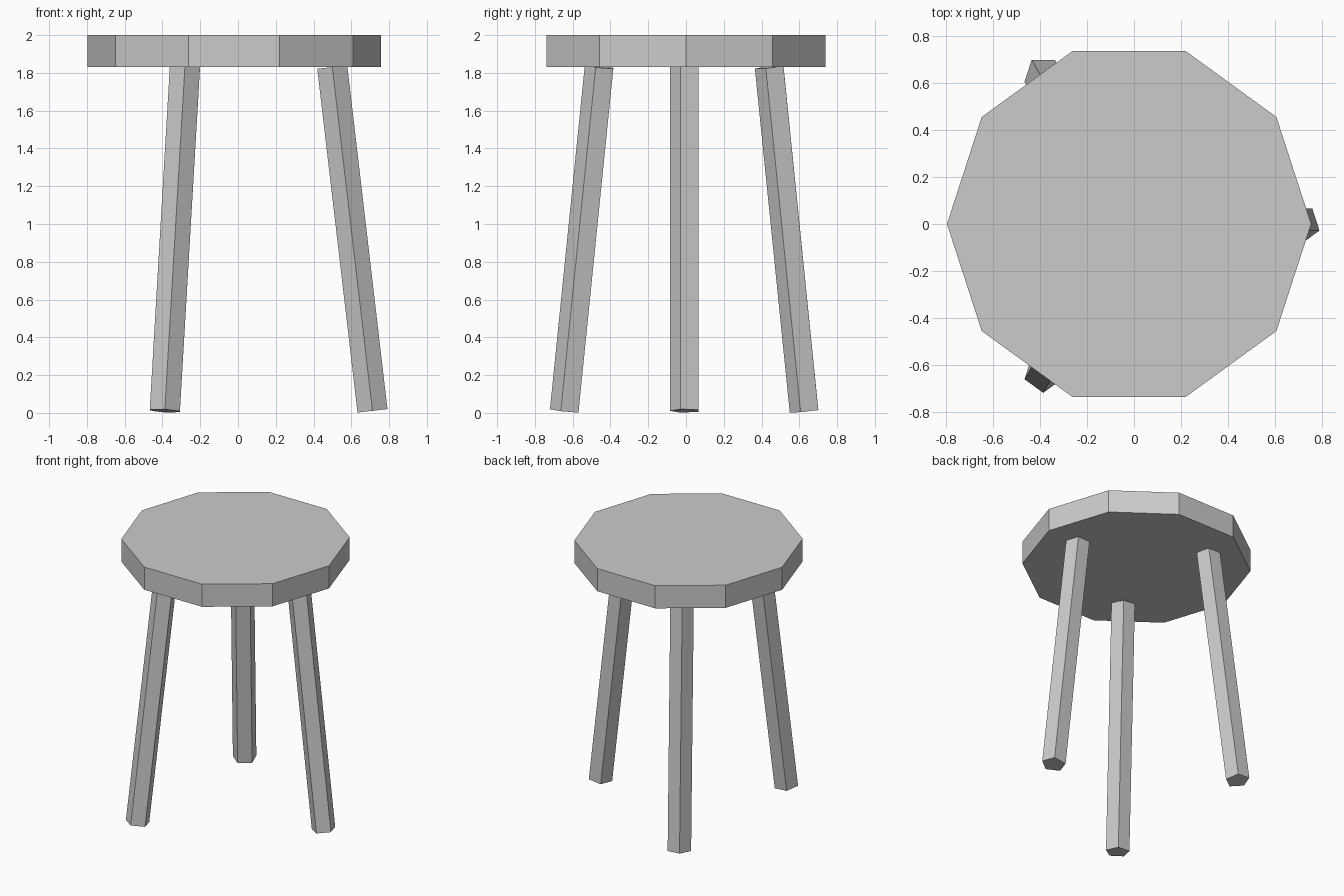
import bpy, bmesh
from math import cos, sin, radians, tau
from mathutils import Vector

if "Cube" in bpy.data.objects:
    bpy.data.objects.remove(bpy.data.objects["Cube"])


def prism(name, sides, radius, start, end, first_angle):
    """Regular prism running from start to end, ends square to its axis."""
    start, end = Vector(start), Vector(end)
    axis = end - start
    turn = Vector((0, 0, 1)).rotation_difference(axis)
    bm = bmesh.new()
    ring = []
    for i in range(sides):
        a = first_angle + tau * i / sides
        ring.append(bm.verts.new(start + turn @ Vector((radius * cos(a), radius * sin(a), 0))))
    base = bm.faces.new(ring)
    ext = bmesh.ops.extrude_face_region(bm, geom=[base], use_keep_orig=True)
    top = [g for g in ext["geom"] if isinstance(g, bmesh.types.BMVert)]
    bmesh.ops.translate(bm, verts=top, vec=axis)
    bmesh.ops.recalc_face_normals(bm, faces=bm.faces)
    mesh = bpy.data.meshes.new(name)
    bm.to_mesh(mesh)
    bm.free()
    obj = bpy.data.objects.new(name, mesh)
    bpy.context.collection.objects.link(obj)
    return obj


CX = -0.021  # the seat sits slightly left so the whole stool is centred

# Ten-sided seat
prism("seat", 10, 0.777, (CX, 0, 1.83), (CX, 0, 2.0), 0)

# Three splayed five-sided legs, all with one corner toward the front
for name, deg in (("right_leg", 0), ("back_left_leg", 120), ("front_left_leg", 240)):
    c, s = cos(radians(deg)), sin(radians(deg))
    prism(name, 5, 0.084,
          (CX + 0.733 * c, 0.733 * s - 0.002, 0.011),
          (CX + 0.52 * c, 0.52 * s - 0.002, 1.831),
          radians(-90))
